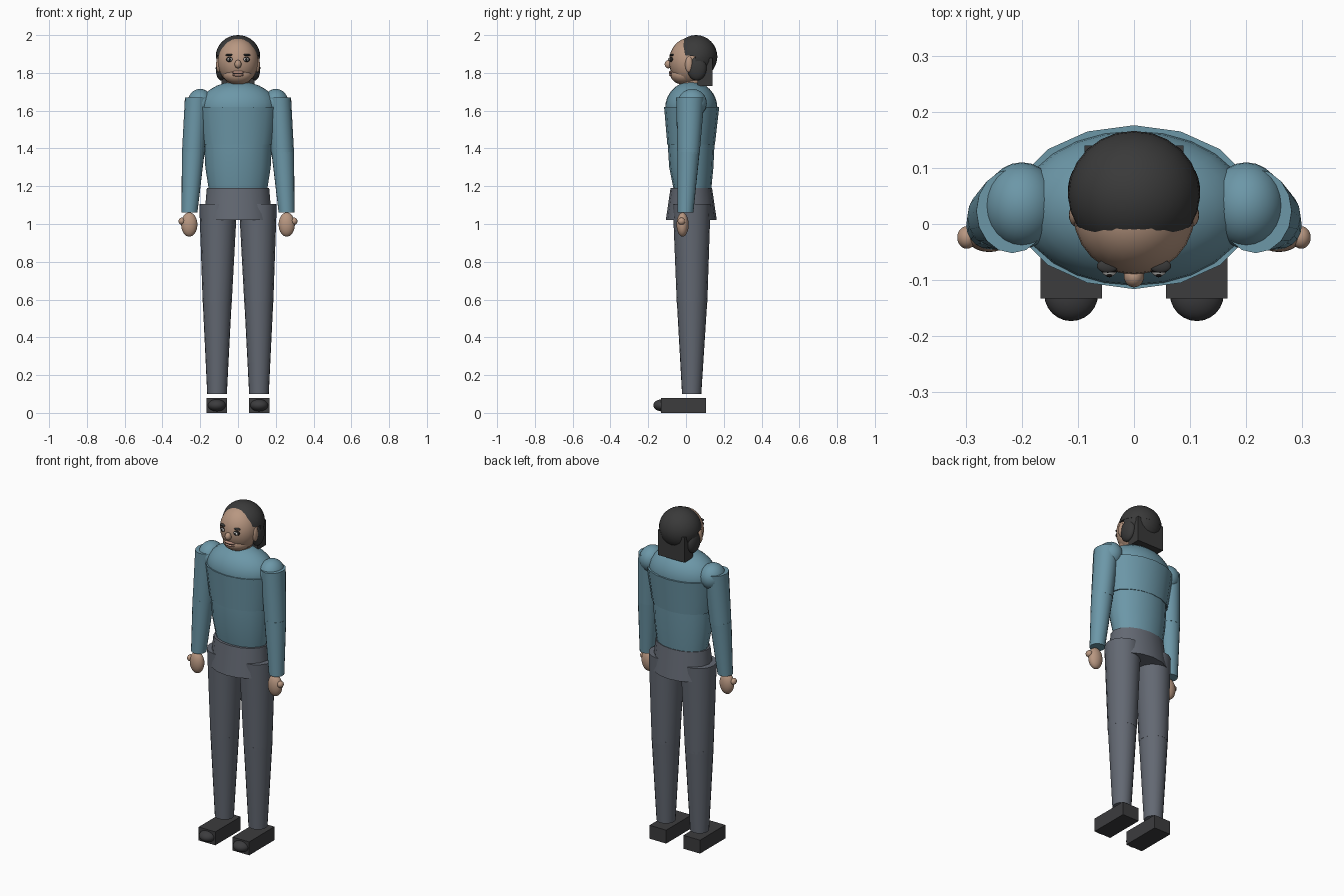
import bpy, bmesh, math
from mathutils import Matrix, Vector

if "Cube" in bpy.data.objects:
    bpy.data.objects.remove(bpy.data.objects["Cube"])


def colour(name, r, g, b):
    m = bpy.data.materials.new(name)
    m.diffuse_color = (r, g, b, 1)
    m.use_nodes = True
    m.node_tree.nodes["Principled BSDF"].inputs["Base Color"].default_value = m.diffuse_color
    return m


SHIRT = colour("blue_shirt", 0.15, 0.31, 0.39)
TROUSER = colour("grey_trousers", 0.125, 0.14, 0.17)
SKIN = colour("skin", 0.48, 0.31, 0.22)
HAIR = colour("dark_hair", 0.042, 0.042, 0.042)
SHOE = colour("dark_shoe", 0.045, 0.045, 0.048)
WHITE = colour("eye_white", 0.6, 0.6, 0.58)
BLACK = colour("black", 0.015, 0.013, 0.012)
LIP = colour("lips", 0.52, 0.30, 0.23)


def finish(bm, name, mat, smooth=True):
    bmesh.ops.recalc_face_normals(bm, faces=bm.faces)
    me = bpy.data.meshes.new(name)
    bm.to_mesh(me)
    bm.free()
    me.materials.append(mat)
    ob = bpy.data.objects.new(name, me)
    bpy.context.collection.objects.link(ob)
    if smooth:
        bpy.ops.object.select_all(action='DESELECT')
        ob.select_set(True)
        bpy.context.view_layer.objects.active = ob
        bpy.ops.object.shade_smooth_by_angle(angle=math.radians(40))
    return ob


def ball(name, mat, c, r, cut=None):
    """Ellipsoid; optional cut plane (point, normal) removes the normal side."""
    bm = bmesh.new()
    bmesh.ops.create_uvsphere(bm, u_segments=24, v_segments=16, radius=1,
                              matrix=Matrix.Translation(c) @ Matrix.Diagonal((*r, 1)))
    if cut:
        res = bmesh.ops.bisect_plane(bm, geom=bm.verts[:] + bm.edges[:] + bm.faces[:],
                                     plane_co=cut[0], plane_no=cut[1], clear_outer=True)
        edges = [e for e in res["geom_cut"] if isinstance(e, bmesh.types.BMEdge)]
        bmesh.ops.holes_fill(bm, edges=edges, sides=0)
    return finish(bm, name, mat)


def tube(name, mat, rings, seg=16):
    """Capped tapered tube through elliptical rings (x, y, z, rx, ry)."""
    bm = bmesh.new()
    loops = []
    for x, y, z, rx, ry in rings:
        loops.append([bm.verts.new((x + rx * math.cos(2 * math.pi * i / seg),
                                    y + ry * math.sin(2 * math.pi * i / seg), z))
                      for i in range(seg)])
    for a, b in zip(loops, loops[1:]):
        for i in range(seg):
            j = (i + 1) % seg
            bm.faces.new((a[i], a[j], b[j], b[i]))
    bm.faces.new(loops[0])
    bm.faces.new(loops[-1])
    return finish(bm, name, mat)


def box(name, mat, lo, hi):
    lo, hi = Vector(lo), Vector(hi)
    bm = bmesh.new()
    bmesh.ops.create_cube(bm, size=1, matrix=Matrix.Translation((lo + hi) / 2)
                          @ Matrix.Diagonal((*(hi - lo), 1)))
    return finish(bm, name, mat, False)


# Torso
tube("pelvis", TROUSER, [(0, .028, 1.02, .18, .135), (0, .028, 1.19, .165, .11)])
tube("abdomen", SHIRT, [(0, .034, 1.185, .155, .10), (0, .028, 1.30, .173, .117),
                        (0, .027, 1.425, .18, .124)])
tube("chest", SHIRT, [(0, .027, 1.42, .187, .126), (0, .03, 1.62, .217, .146)])
ball("upper_chest", SHIRT, (0, .028, 1.615), (.205, .138, .14))
tube("neck", SKIN, [(0, .03, 1.70, .06, .06), (0, .03, 1.80, .06, .06)])

# Head and face
ball("head", SKIN, (0, .017, 1.86), (.108, .107, .125))
ball("jaw", SKIN, (0, -.012, 1.79), (.078, .07, .052))
ball("nose", SKIN, (0, -.093, 1.846), (.018, .02, .022))
ball("upper_lip", LIP, (0, -.078, 1.803), (.034, .012, .008))
ball("lower_lip", LIP, (0, -.077, 1.789), (.030, .013, .008))
ball("mouth_line", BLACK, (0, -.080, 1.796), (.028, .010, .002))

# Hair: front cap cut above the brow, back shell cut behind the ears, nape block
ball("hair_cap", HAIR, (0, .053, 1.885), (.118, .113, .115),
     ((0, 0, 1.893), (0, -.12, -1)))
ball("hair_back", HAIR, (0, .053, 1.885), (.116, .112, .115), ((0, .05, 0), (0, -1, 0)))
box("nape_hair", HAIR, (-.088, .06, 1.73), (.088, .14, 1.88))

for s, side in ((-1, "left"), (1, "right")):
    # Face sides
    ball(side + "_eye_socket", BLACK, (s * .044, -.076, 1.871), (.019, .014, .014))
    ball(side + "_eye_white", WHITE, (s * .044, -.082, 1.871), (.014, .0115, .010))
    ball(side + "_iris", BLACK, (s * .044, -.089, 1.871), (.007, .006, .008))
    ball(side + "_brow", HAIR, (s * .047, -.075, 1.895), (.019, .012, .006))
    ball(side + "_ear", SKIN, (s * .102, .016, 1.845), (.014, .021, .042))
    ball(side + "_side_hair", HAIR, (s * .09, .057, 1.825), (.028, .052, .065))

    # Arms
    ball(side + "_shoulder", SHIRT, (s * .20, .033, 1.64), (.068, .077, .075))
    tube(side + "_upper_arm", SHIRT, [(s * .237, .013, 1.37, .06, .059),
                                      (s * .217, .023, 1.67, .064, .075)])
    tube(side + "_forearm", SHIRT, [(s * .257, -.003, 1.06, .042, .042),
                                    (s * .237, .013, 1.38, .06, .059)], 20)
    ball(side + "_hand", SKIN, (s * .258, -.018, .997), (.043, .032, .064))
    ball(side + "_thumb", SKIN, (s * .298, -.024, 1.015), (.017, .02, .019))

    # Legs
    tube(side + "_thigh", TROUSER, [(s * .110, .032, .585, .077, .081),
                                    (s * .105, .03, 1.105, .10, .10)])
    tube(side + "_shin", TROUSER, [(s * .111, .03, .10, .052, .051),
                                   (s * .110, .032, .60, .077, .081)], 20)

    # Shoes
    box(side + "_shoe", SHOE, (s * .112 - .055, -.133, 0), (s * .112 + .055, .106, .08))
    ball(side + "_toe_cap", SHOE, (s * .112, -.125, .04), (.048, .048, .032))
